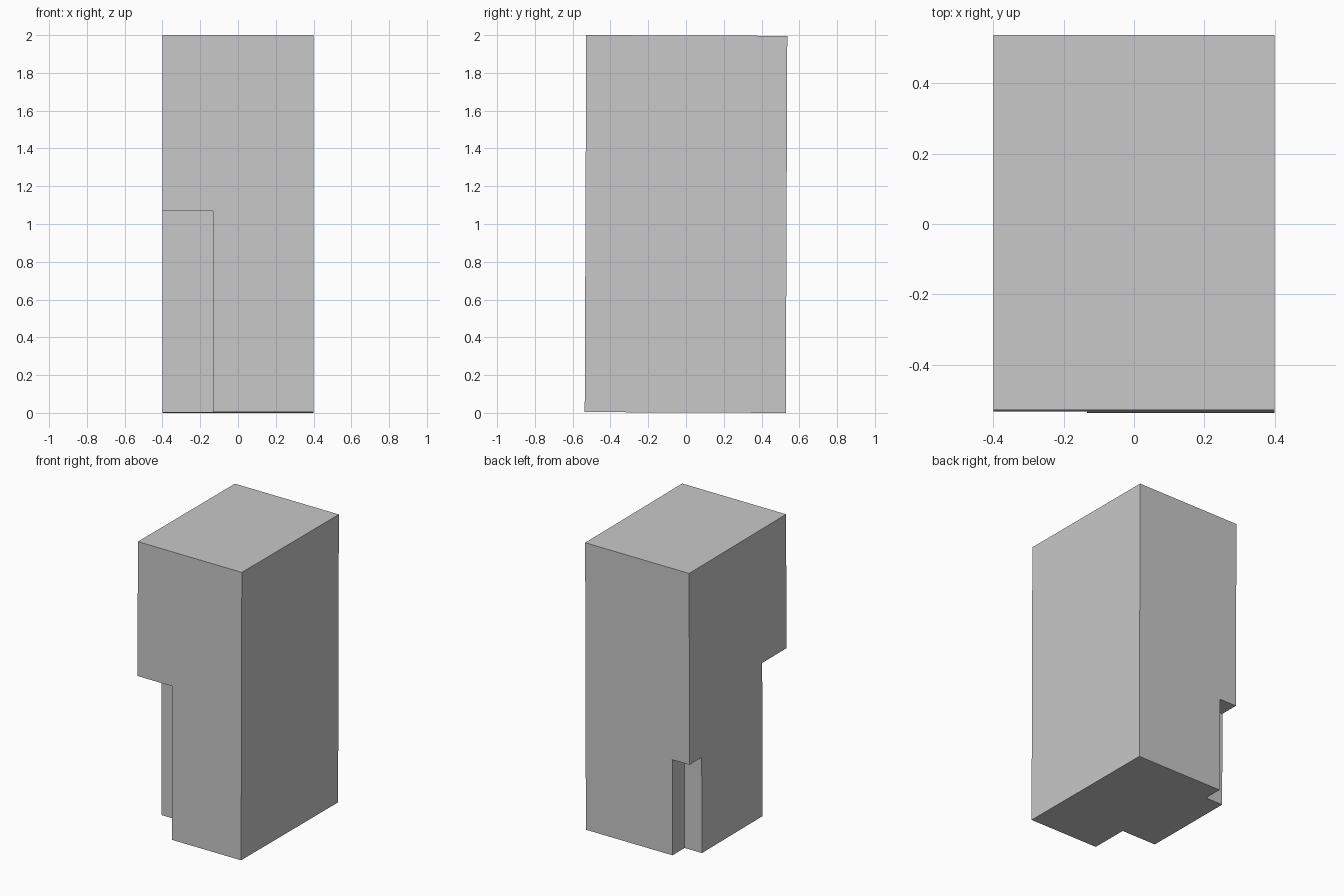
import bpy
import bmesh
from mathutils import Matrix

if "Cube" in bpy.data.objects:
    bpy.data.objects.remove(bpy.data.objects["Cube"], do_unlink=True)

UNIT = 1.996 / 15          # the block measures 6 x 8 x 15 units
TILT = -0.004              # slight backward lean
W, D, H = 6 * UNIT, 8 * UNIT, 15 * UNIT

grey = bpy.data.materials.new("plain grey")
grey.use_nodes = True
colour = (0.58, 0.58, 0.58, 1)
grey.diffuse_color = colour
grey.node_tree.nodes["Principled BSDF"].inputs["Base Color"].default_value = colour


def extrude_up(bm, outline, z0, z1):
    """Wall and cap-free slab from an outline between two heights."""
    low = [bm.verts.new((x, y, z0)) for x, y in outline]
    high = [bm.verts.new((x, y, z1)) for x, y in outline]
    bm.faces.new(low)
    bm.faces.new(high)
    for i in range(len(low)):
        j = (i + 1) % len(low)
        bm.faces.new((low[i], low[j], high[j], high[i]))


def box(name, lo, hi):
    bm = bmesh.new()
    extrude_up(bm, [(lo[0], lo[1]), (hi[0], lo[1]), (hi[0], hi[1]), (lo[0], hi[1])],
               lo[2], hi[2])
    bmesh.ops.recalc_face_normals(bm, faces=bm.faces)
    mesh = bpy.data.meshes.new(name)
    bm.to_mesh(mesh)
    bm.free()
    mesh.materials.append(grey)
    obj = bpy.data.objects.new(name, mesh)
    bpy.context.collection.objects.link(obj)
    return obj


# Main block
block = box("block", (-W / 2, -D / 2, 0), (W / 2, D / 2, H))

# Corner notches: tall one at the front, small one at the back
over = 0.1
cutters = [
    box("front_notch_cutter", (-W / 2 - over, -D / 2 - over, -over),
        (-W / 2 + 2 * UNIT, -D / 2 + 2 * UNIT, 8 * UNIT)),
    box("back_notch_cutter", (-W / 2 - over, D / 2 - UNIT, -over),
        (-W / 2 + UNIT, D / 2 + over, 5 * UNIT)),
]
for cutter in cutters:
    mod = block.modifiers.new(cutter.name, 'BOOLEAN')
    mod.operation = 'DIFFERENCE'
    mod.solver = 'EXACT'
    mod.object = cutter

# Bake the cuts, then drop the cutters
bpy.context.view_layer.update()
cut = bpy.data.meshes.new_from_object(
    block.evaluated_get(bpy.context.evaluated_depsgraph_get()))
block.modifiers.clear()
block.data = cut
for cutter in cutters:
    bpy.data.objects.remove(cutter, do_unlink=True)

# Lean the block and rest it on the ground
centre = Matrix.Translation((0, 0, -H / 2))
block.data.transform(Matrix.Rotation(TILT, 4, 'X') @ centre)
lowest = min(v.co.z for v in block.data.vertices)
block.data.transform(Matrix.Translation((0, 0, -lowest)))
